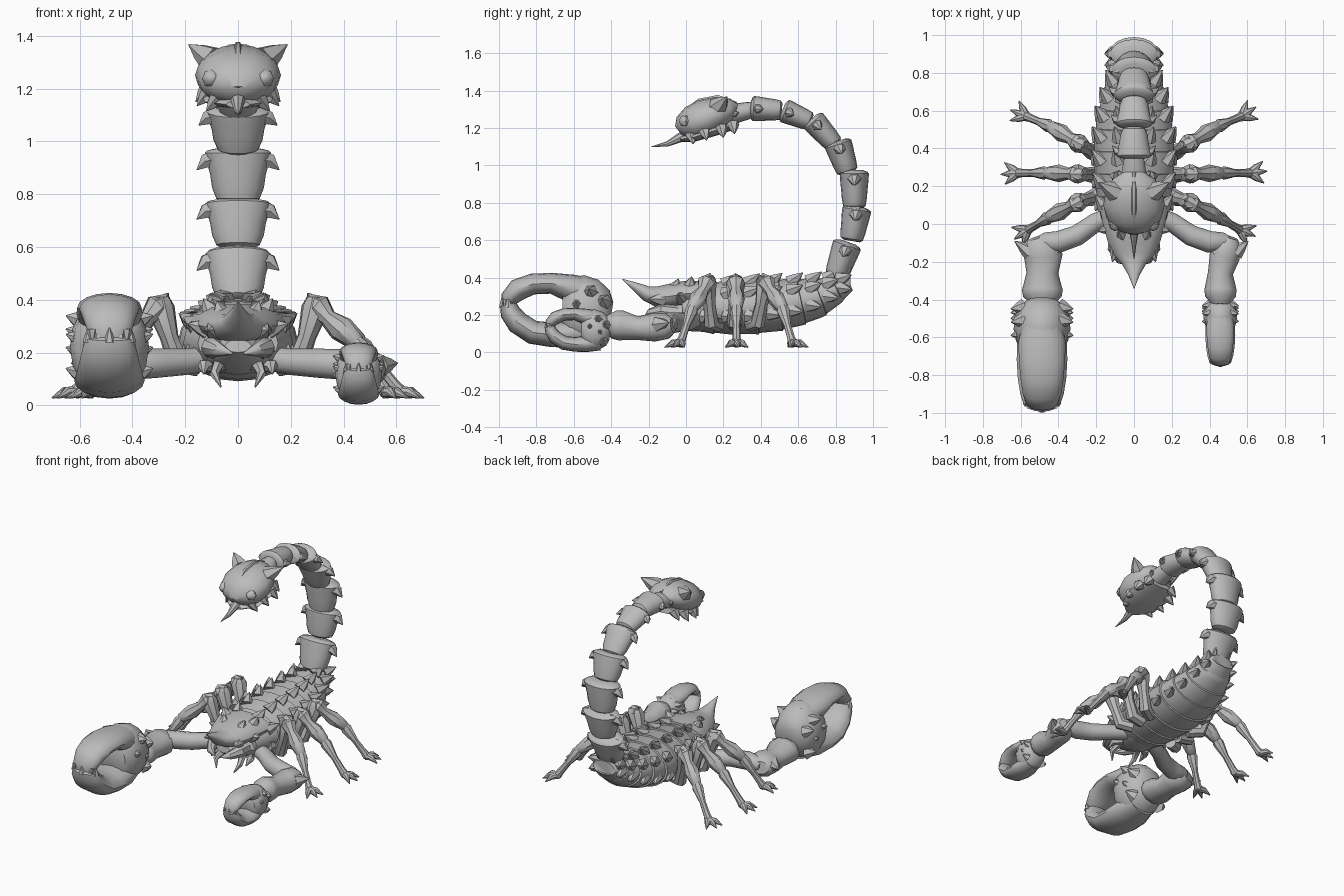
import bpy, bmesh, math
from mathutils import Vector as V

mat = bpy.data.materials.new("plain grey")
mat.diffuse_color = (0.5, 0.5, 0.5, 1)
UP = V((0, 0, 1))


def tube(bm, pts, radii, sides=12):
    """Loft elliptical rings (half width, half height) along a path."""
    pts = [V(p) for p in pts]
    side = (pts[-1] - pts[0]).cross(UP)
    side = side.normalized() if side.length > 1e-3 else V((1, 0, 0))
    rings = []
    for i, p in enumerate(pts):
        t = (pts[min(i + 1, len(pts) - 1)] - pts[max(i - 1, 0)]).normalized()
        s = (side - t * side.dot(t)).normalized()
        n = t.cross(s)
        r = radii[i]
        a, b = r if isinstance(r, tuple) else (r, r)
        rings.append([bm.verts.new(p + s * a * math.cos(k * math.tau / sides)
                                   + n * b * math.sin(k * math.tau / sides))
                      for k in range(sides)])
    faces = [bm.faces.new(rings[0]), bm.faces.new(rings[-1][::-1])]
    for r0, r1 in zip(rings, rings[1:]):
        for k in range(sides):
            j = (k + 1) % sides
            faces.append(bm.faces.new((r0[k], r0[j], r1[j], r1[k])))
    bmesh.ops.recalc_face_normals(bm, faces=faces)


def spike(bm, base, tip, r, sides=6):
    base, tip = V(base), V(tip)
    tube(bm, [base, base.lerp(tip, 0.5), tip], [r, r * 0.6, 0.002], sides)


def ball(bm, c, r):
    c = V(c)
    tube(bm, [c + V((0, d * r, 0)) for d in (-1, -0.7, 0, 0.7, 1)],
         [r * 0.15, r * 0.7, r, r * 0.7, r * 0.15], 8)


def finish(name, bm, angle=40):
    me = bpy.data.meshes.new(name)
    bm.to_mesh(me)
    bm.free()
    me.materials.append(mat)
    ob = bpy.data.objects.new(name, me)
    bpy.context.collection.objects.link(ob)
    bpy.ops.object.select_all(action='DESELECT')
    ob.select_set(True)
    bpy.context.view_layer.objects.active = ob
    bpy.ops.object.shade_smooth_by_angle(angle=math.radians(angle))


# Abdomen outline: y, half width, top, bottom
BODY = [(-0.02, .165, .34, .13), (.1, .195, .37, .105), (.25, .215, .39, .095), (.4, .22, .395, .1),
        (.55, .205, .395, .125), (.7, .165, .4, .185), (.8, .125, .41, .26), (.87, .085, .42, .33)]


def body_at(y):
    for a, b in zip(BODY, BODY[1:]):
        if y <= b[0]:
            f = (y - a[0]) / (b[0] - a[0])
            return [u + (v - u) * f for u, v in zip(a[1:], b[1:])]
    return BODY[-1][1:]


# Overlapping abdomen bands with flared rear edges and broad thorns
cuts = [0.0, .12, .24, .36, .48, .59, .69, .78, .85]
for i, (y0, y1) in enumerate(zip(cuts, cuts[1:])):
    bm = bmesh.new()
    pts, rad = [], []
    for y, k in ((y0 - .02, .92), (y0 + .02, .97), (y1, 1.0), (y1 + .025, 1.03), (y1 + .03, .92)):
        w, top, bot = body_at(max(y, -0.02))
        pts.append((0, y, (top + bot) / 2))
        rad.append((w * k, (top - bot) / 2 * k))
    tube(bm, pts, rad, 20)
    w, top, bot = body_at(y1)
    h, c = (top - bot) / 2, (top + bot) / 2
    for s in (-1, 1):
        for deg, size in ((-20, .025), (32, .045), (66, .045)):
            ca, sa = math.cos(math.radians(deg)), math.sin(math.radians(deg))
            spike(bm, (s * w * ca * .92, y1 - .03, c + h * sa * .92),
                  (s * (w + size) * ca, y1 + .035, c + (h + size) * sa), .042, 6)
    finish("abdomen_band_%d" % (i + 1), bm)

# Tail segments: start (y, z), end (y, z), width, thickness
TAIL = [((.80, .40), (.865, .585), 1, 1), ((.885, .6), (.915, .775), 1, 1),
        ((.90, .775), (.90, .97), 1, 1), ((.864, .965), (.81, 1.125), .95, .95),
        ((.795, 1.11), (.675, 1.245), .85, .84), ((.665, 1.235), (.52, 1.295), .78, .82),
        ((.51, 1.295), (.35, 1.305), .74, .86), ((.36, 1.3), (.23, 1.27), .58, .7)]
for i, (a, b, w, h) in enumerate(TAIL):
    bm = bmesh.new()
    a, b = V((0, *a)), V((0, *b))
    stations = ((-.02, .06, .045), (.04, .082, .06), (.25, .098, .067), (.5, .105, .071),
                (.75, .118, .076), (.93, .126, .078), (.98, .115, .07), (1.03, .07, .045))
    tube(bm, [a.lerp(b, q[0]) for q in stations], [(q[1] * w, q[2] * h) for q in stations], 16)
    for s in (-1, 1):
        tube(bm, [a.lerp(b, .8) + V((s * .08 * w, 0, 0)), a.lerp(b, .77) + V((s * .125 * w, 0, 0)),
                  a.lerp(b, .6) + V((s * .156 * w, 0, 0))], [.046 * w, .03 * w, .002], 6)
    finish("tail_segment_%d" % (i + 1), bm)

# Stinger bulb: domed shell in two halves, ridge, horns, eyes
bm = bmesh.new()
tube(bm, [(0, .27, 1.285), (0, .24, 1.292), (0, .18, 1.28), (0, .1, 1.25), (0, .03, 1.222), (0, -.02, 1.2), (0, -.04, 1.185)],
     [(.06, .045), (.11, .065), (.148, .09), (.163, .105), (.145, .095), (.1, .065), (.04, .03)], 16)
tube(bm, [(0, .27, 1.33), (0, .17, 1.365), (0, .07, 1.345), (0, 0, 1.29), (0, -.045, 1.2)],
     [.012, .014, .014, .016, .014], 6)
for s in (-1, 1):
    spike(bm, (s * .1, .17, 1.31), (s * .187, .22, 1.367), .056, 6)
    ball(bm, (s * .1, .0, 1.238), .036)
finish("stinger_bulb", bm)

# Spiked plate under the bulb, then the needle
bm = bmesh.new()
tube(bm, [(0, .26, 1.215), (0, .15, 1.185), (0, .04, 1.15), (0, -.03, 1.14)],
     [(.1, .022), (.145, .028), (.125, .024), (.045, .014)], 12)
for s in (-1, 1):
    for y, x, z in ((.03, .12, 1.115), (.1, .155, 1.135), (.19, .16, 1.15), (.25, .13, 1.17)):
        spike(bm, (s * (x - .045), y, z + .05), (s * x, y + .01, z), .036, 6)
finish("stinger_underplate", bm)
bm = bmesh.new()
tube(bm, [(0, .04, 1.18), (0, -.03, 1.15), (0, -.1, 1.115), (0, -.185, 1.1)], [.035, .026, .014, .002], 8)
finish("stinger_needle", bm)

# Head shield ending in an upturned horn
bm = bmesh.new()
tube(bm, [(0, .1, .32), (0, 0, .315), (0, -.09, .3), (0, -.16, .3), (0, -.21, .315), (0, -.27, .352), (0, -.34, .392)],
     [(.185, .062), (.165, .07), (.14, .068), (.11, .055), (.065, .042), (.03, .024), .002], 14)
for s in (-1, 1):
    for b, t in (((.1, .02, .35), (.13, .03, .405)), ((.06, -.06, .335), (.08, -.04, .395)),
                 ((.12, -.02, .29), (.19, -.04, .31)), ((.09, -.12, .285), (.115, -.2, .285)),
                 ((.13, .06, .2), (.21, .03, .15))):
        spike(bm, (s * b[0], *b[1:]), (s * t[0], *t[1:]), .042)
finish("head_shield", bm)
bm = bmesh.new()
tube(bm, [(0, .1, .2), (0, 0, .2), (0, -.1, .215), (0, -.16, .225)],
     [(.16, .09), (.15, .085), (.11, .055), (.05, .025)], 12)
finish("lower_head", bm)

# Mandibles and small feelers under the head
for s, side in ((-1, "left"), (1, "right")):
    bm = bmesh.new()
    tube(bm, [(s * .09, -.04, .21), (s * .1, -.13, .22), (s * .07, -.19, .21), (s * .02, -.22, .195)],
         [.04, .04, .026, .003], 8)
    finish(side + "_mandible", bm)
    bm = bmesh.new()
    tube(bm, [(s * .04, 0, .16), (s * .075, -.06, .155), (s * .09, -.11, .12), (s * .065, -.14, .07)],
         [.03, .024, .018, .003], 6)
    tube(bm, [(s * .09, 0, .15), (s * .13, -.05, .15), (s * .13, -.1, .12)], [.028, .024, .004], 6)
    finish(side + "_feeler", bm)

# Walking legs: hip y, knee, joint and foot (x, y, z)
LEGS = [("front", .15, (.295, .115, .37), (.45, .035, .24), (.56, -.03, .05)),
        ("middle", .26, (.295, .265, .37), (.46, .27, .24), (.615, .27, .05)),
        ("rear", .37, (.29, .425, .37), (.44, .515, .24), (.57, .57, .05))]
for s, side in ((-1, "left"), (1, "right")):
    for name, hy, k, j, f in LEGS:
        bm = bmesh.new()
        k, j, f = (V((s * p[0], p[1], p[2])) for p in (k, j, f))
        hip = V((s * .2, hy, .15))
        out = V((f.x - k.x, f.y - k.y, 0)).normalized()
        tube(bm, [hip - out * .05, hip + out * .03 + V((0, 0, .01)), hip.lerp(k, .5) + out * .015, k, k + V((0, 0, .04))],
             [.04, .042, .034, .052, .03], 8)
        tube(bm, [k - out * .03 + V((0, 0, .02)), k + out * .015, k.lerp(j, .3), k.lerp(j, .62), j, j.lerp(f, .1)],
             [.034, .05, .031, .047, .032, .015], 8)
        tube(bm, [j.lerp(f, -.1), j.lerp(f, .1), j.lerp(f, .5), j.lerp(f, .85), f], [.02, .036, .02, .022, .027], 8)
        spike(bm, k + V((0, 0, .01)), k - out * .03 + V((0, 0, .055)), .035, 6)
        perp = V((-out.y, out.x, 0))
        for amt in (-.75, .1, .9):
            d = (out + perp * amt).normalized()
            tube(bm, [f - d * .01, f + d * .045, f + d * .09 - V((0, 0, .022))], [.024, .019, .003], 8)
        finish("%s_%s_leg" % (side, name), bm)

# Pincer arms
for s, side, g, cx in ((-1, "left", 1.2, -.485), (1, "right", .95, .458)):
    bm = bmesh.new()
    tube(bm, [(s * .1, .05, .18), (s * .2, .01, .165), (s * .3, -.06, .16), (s * .4, -.095, .155),
              (s * .48, -.095, .15), (s * .51, -.085, .15)], [.045, .05, .055, .058, .05, .025], 12)
    finish(side + "_upper_arm", bm)
    bm = bmesh.new()
    tube(bm, [(s * .51, -.07, .145), (s * .5, -.1, .14), (s * .48, -.17, .135), (cx, -.26, .13),
              (cx, -.35, .145), (cx, -.385, .15), (cx, -.43, .16)],
         [(r * g, r * .9) for r in (.045, .075, .085, .07, .09, .085, .045)], 12)
    for dx in (-1, 1):
        spike(bm, (s * .49 + dx * .05 * g, -.15, .15), (s * .5 + dx * .11 * g, -.09, .16), .045)
    finish(side + "_forearm", bm)


# Pincer: palm, tapering hooked fingers with teeth, palm thorns
def pincer(side, x, z0, s):
    def P(y, z, dx=0):
        return (x + dx * s, -.41 + (y + .41) * s, z0 + (z - .025) * s)

    def part(rows):
        bm = bmesh.new()
        tube(bm, [P(r[0], r[1]) for r in rows], [(r[2] * s, r[3] * s) for r in rows], 16)
        return bm

    bm = part([(-.4, .2, .07, .07), (-.43, .205, .12, .13), (-.49, .215, .148, .175),
               (-.56, .222, .15, .192), (-.62, .225, .138, .175), (-.66, .225, .1, .1)])
    for dx in (-1, 1):
        for y, z in ((-.45, .27), (-.5, .2), (-.52, .32), (-.59, .25), (-.47, .12)):
            spike(bm, P(y + .01, z, dx * .1), P(y, z + .02, dx * .165), .045 * s, 6)
    finish(side + "_palm", bm)
    bm = part([(-.52, .31, .1, .09), (-.62, .345, .125, .074), (-.72, .37, .122, .056),
               (-.82, .366, .114, .056), (-.9, .335, .102, .06),
               (-.95, .285, .085, .046), (-.965, .25, .05, .02)])
    for dx in (-.065, -.025, .025, .065):
        spike(bm, P(-.96, .285, dx), P(-.97, .235, dx), .022 * s, 6)
    finish(side + "_upper_finger", bm)
    bm = part([(-.5, .12, .1, .08), (-.62, .1, .132, .075), (-.72, .095, .134, .066),
               (-.82, .108, .128, .064), (-.9, .16, .115, .062),
               (-.94, .215, .102, .055), (-.95, .255, .088, .045), (-.952, .265, .06, .03)])
    for dx in (-.08, -.042, 0, .042, .08):
        spike(bm, P(-.98 + abs(dx) * .4, .24, dx), P(-.985 + abs(dx) * .4, .295, dx), .022 * s, 6)
    finish(side + "_lower_finger", bm)


pincer("left", -.487, .025, 1.0)
pincer("right", .457, .002, .59)
